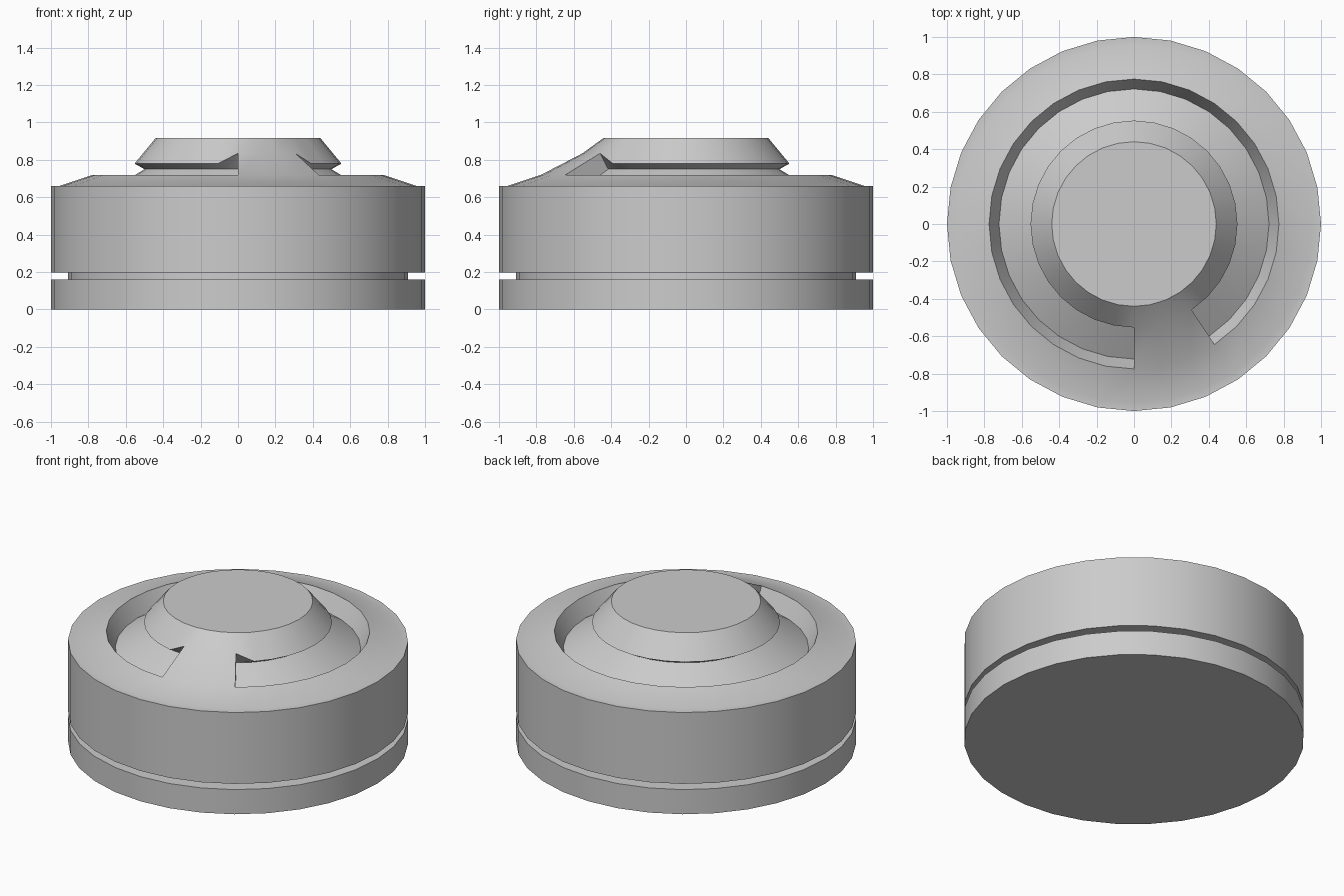
import bpy, bmesh, math

cube = bpy.data.objects.get("Cube")
if cube:
    bpy.data.objects.remove(cube, do_unlink=True)

SIDES = 32
RAMP_SIDES = 3          # ramp bridges this many sides, starting at the front
SKIRT_RAISED = 0.835    # skirt height where the ramp joins it

# One grey for the whole model
grey = bpy.data.materials.new("light grey")
grey.use_nodes = True
colour = (0.6, 0.6, 0.6, 1)
grey.diffuse_color = colour
grey.node_tree.nodes["Principled BSDF"].inputs["Base Color"].default_value = colour

# Lathe profile (radius, height) from the base edge up to the cap edge
base = [(1, 0), (1, 0.16), (0.91, 0.16), (0.91, 0.197), (1, 0.197), (1, 0.66), (0.955, 0.66)]
channel = [(0.775, 0.72), (0.722, 0.615), (0.5, 0.75), (0.553, 0.78)]
cap = [(0.44, 0.917)]
profile = base + channel + cap
RIM = len(base)
FLOOR, NECK, SKIRT = RIM + 1, RIM + 2, RIM + 3

bm = bmesh.new()
columns = []
for i in range(SIDES):
    a = -math.pi / 2 + 2 * math.pi * i / SIDES
    column = []
    for j, (r, z) in enumerate(profile):
        if j == SKIRT and i <= RAMP_SIDES:
            z = SKIRT_RAISED
        column.append(bm.verts.new((r * math.cos(a), r * math.sin(a), z)))
    columns.append(column)

# Side faces, with the channel bridged by the ramp at the front
for i in range(SIDES):
    left, right = columns[i], columns[(i + 1) % SIDES]
    for j in range(len(profile) - 1):
        if i < RAMP_SIDES and RIM <= j < SKIRT:
            if j == RIM:
                bm.faces.new((left[RIM], right[RIM], right[SKIRT], left[SKIRT]))
            continue
        bm.faces.new((left[j], right[j], right[j + 1], left[j + 1]))

# Upright ends of the ramp
for i in (0, RAMP_SIDES):
    bm.faces.new([columns[i][j] for j in (RIM, FLOOR, NECK, SKIRT)])

# Bottom and top discs
bm.faces.new([c[0] for c in reversed(columns)])
bm.faces.new([c[-1] for c in columns])
bmesh.ops.recalc_face_normals(bm, faces=bm.faces)

mesh = bpy.data.meshes.new("round_body")
bm.to_mesh(mesh)
bm.free()
mesh.materials.append(grey)
body = bpy.data.objects.new("round_body", mesh)
bpy.context.collection.objects.link(body)

bpy.ops.object.select_all(action="DESELECT")
body.select_set(True)
bpy.context.view_layer.objects.active = body
bpy.ops.object.shade_smooth_by_angle(angle=math.radians(30))
